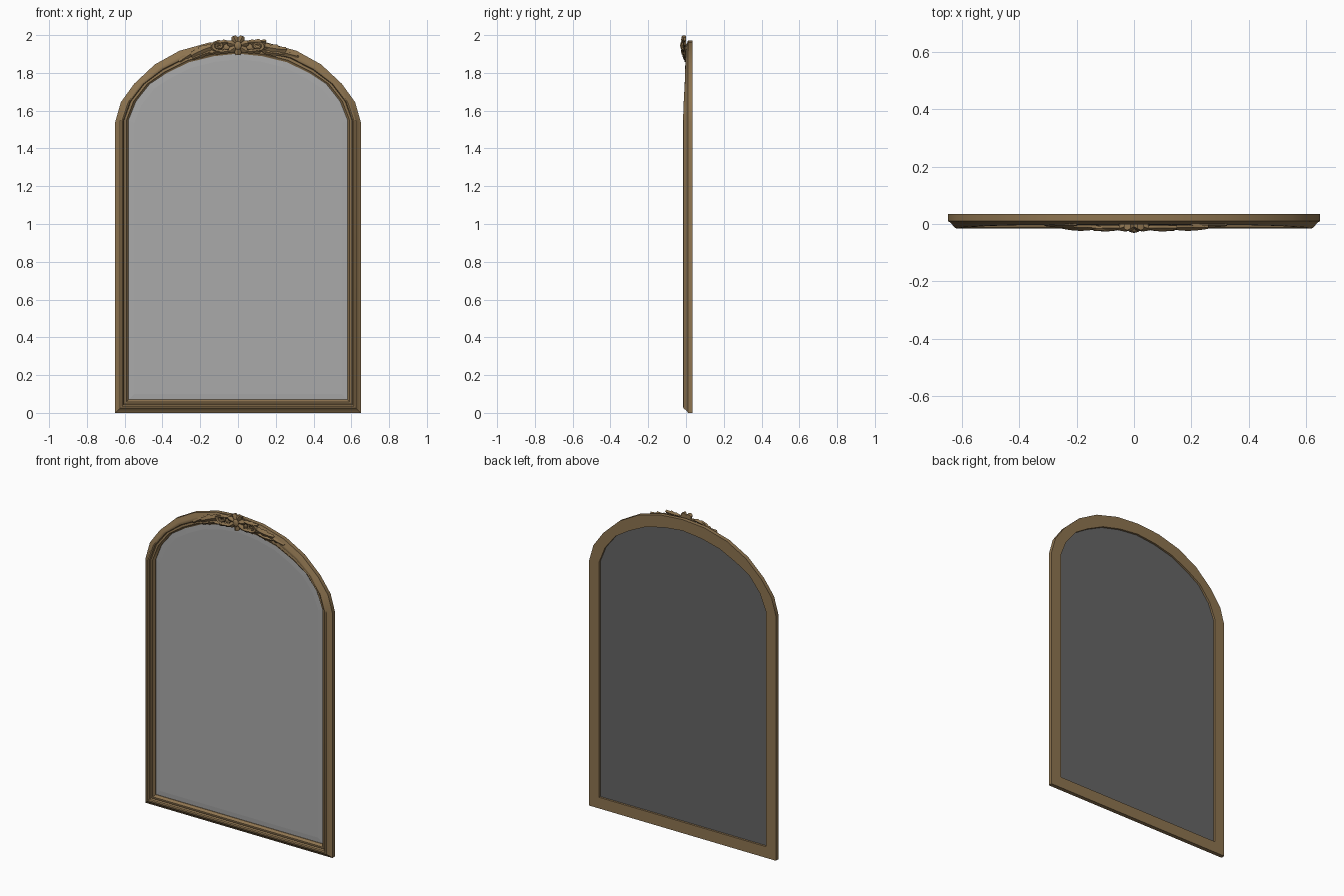
import bpy, bmesh, math
from mathutils import Vector

if "Cube" in bpy.data.objects:
    bpy.data.objects.remove(bpy.data.objects["Cube"])


def material(name, rgb):
    m = bpy.data.materials.new(name)
    m.diffuse_color = (*rgb, 1)
    m.use_nodes = True
    m.node_tree.nodes["Principled BSDF"].inputs["Base Color"].default_value = m.diffuse_color
    return m


GOLD = material("antique gold", (0.27, 0.175, 0.08))
GLASS = material("mirror grey", (0.40, 0.40, 0.40))
BACK = material("dark backing", (0.13, 0.13, 0.13))


def make(name, verts, faces, mat, angle=35):
    me = bpy.data.meshes.new(name)
    me.from_pydata([tuple(v) for v in verts], [], faces)
    bm = bmesh.new()
    bm.from_mesh(me)
    bmesh.ops.recalc_face_normals(bm, faces=bm.faces)
    bm.to_mesh(me)
    bm.free()
    ob = bpy.data.objects.new(name, me)
    bpy.context.collection.objects.link(ob)
    me.materials.append(mat)
    bpy.ops.object.select_all(action='DESELECT')
    ob.select_set(True)
    bpy.context.view_layer.objects.active = ob
    bpy.ops.object.shade_smooth_by_angle(angle=math.radians(angle))
    return ob


# Half outline: outer x, z, inner x, z, front relief scale
half = [(0.155, 1.960, 0.13, 1.888, 0.5), (0.31, 1.917, 0.26, 1.856, 0.5),
        (0.44, 1.845, 0.375, 1.800, 0.55), (0.55, 1.742, 0.467, 1.742, 0.65),
        (0.62, 1.645, 0.54, 1.650, 0.85), (0.65, 1.540, 0.58, 1.550, 1.0),
        (0.65, 0.0, 0.58, 0.07, 1.0)]
loop = [(0, 1.972, 0, 1.902, 0.5)] + half + [(-a, b, -c, d, s) for a, b, c, d, s in reversed(half)]
N = len(loop)

# Moulding section: share of width, depth
section = [(0, 0.035), (0, 0.010), (0.12, 0.006), (0.36, -0.014), (0.5, -0.016), (0.6, -0.012),
           (0.66, -0.001), (0.74, -0.004), (0.84, -0.004), (0.9, 0.004), (1, 0.010), (1, 0.035)]
S = len(section)
verts = []
for ox, oz, ix, iz, s in loop:
    for t, y in section:
        d = 0.010 + (y - 0.010) * s if y < 0.010 else y
        verts.append((ox + (ix - ox) * t, d, oz + (iz - oz) * t))
faces = [(i * S + j, i * S + (j + 1) % S, (i + 1) % N * S + (j + 1) % S, (i + 1) % N * S + j)
         for i in range(N) for j in range(S)]
make("arched_frame", verts, faces, GOLD)


# Mirror pane with a shallow bevelled border, and its backing
def ring(inset, y):
    return [(ix * (1 - inset / 0.58), y, 0.99 + (iz - 0.99) * (1 - inset / 0.92))
            for _, _, ix, iz, _ in loop]


pv = ring(-0.002, 0.014) + ring(0.03, 0.012)
make("mirror_pane", pv, [tuple(range(N, 2 * N))] +
     [(i, (i + 1) % N, N + (i + 1) % N, N + i) for i in range(N)], GLASS, 1)
make("mirror_backing", ring(-0.002, 0.022), [tuple(range(N))], BACK, 1)


# Carved crest
def leaf(name, x, z, ang, length, width, y, lift=0.012, lobes=3):
    """Serrated acanthus leaf with a raised midrib and a curled tip."""
    a = math.radians(ang)
    along, across = Vector((math.cos(a), 0, math.sin(a))), Vector((-math.sin(a), 0, math.cos(a)))
    vs, n = [], lobes * 2 + 1
    for i in range(n):
        t = i / (n - 1)
        w = width * (0.25 + math.sin(math.pi * (0.12 + 0.84 * t)) * 0.8) * (1 if i % 2 else 0.6)
        w = 0.001 if i == n - 1 else w
        c = Vector((x, y, z)) + along * length * t + across * 0.12 * length * t * t
        front = Vector((0, -lift * (0.4 + 0.6 * math.sin(math.pi * t)), 0))
        sweep = along * (0.1 * length if i % 2 else 0)
        vs += [c + across * w / 2 + sweep, c + across * w / 4 + front * 0.5, c + front,
               c - across * w / 4 + front * 0.5, c - across * w / 2 + sweep, c + Vector((0, 0.008, 0))]
    fs = [(i * 6 + j, i * 6 + (j + 1) % 6, (i + 1) * 6 + (j + 1) % 6, (i + 1) * 6 + j)
          for i in range(n - 1) for j in range(6)]
    fs += [tuple(range(6)), tuple(range((n - 1) * 6, n * 6))]
    return make(name, vs, fs, GOLD, 30)


def scroll(name, x, z, side, r):
    """Tapered spiral volute."""
    vs, fs, n = [], [], 22
    for i in range(n):
        t = i / (n - 1)
        a = math.radians(-100 + 520 * t)
        rad, w = r * (1 - 0.72 * t), 0.009 * (1 - 0.4 * t)
        for k in range(5):
            b = k * math.tau / 5
            q = rad + w * math.cos(b)
            vs.append((x + side * q * 1.35 * math.cos(a), -0.016 + w * math.sin(b), z + q * math.sin(a)))
    for i in range(n - 1):
        for k in range(5):
            fs.append((i * 5 + k, i * 5 + (k + 1) % 5, i * 5 + 5 + (k + 1) % 5, i * 5 + 5 + k))
    fs += [tuple(range(5)), tuple(range((n - 1) * 5, n * 5))]
    make(name, vs, fs, GOLD, 50)


for tag, s in (("right", 1), ("left", -1)):
    def side_leaf(part, x, z, ang, *rest):
        leaf(f"{part}_{tag}", s * x, z, ang if s > 0 else 180 - ang, *rest)
    scroll(f"scroll_{tag}", s * 0.105, 1.943, s, 0.026)
    side_leaf("upper_leaf", 0.05, 1.965, -5, 0.10, 0.035, -0.014)
    side_leaf("lower_leaf", 0.04, 1.912, 2, 0.12, 0.032, -0.014)
    side_leaf("outer_leaf", 0.12, 1.945, -16, 0.14, 0.05, -0.012)
    side_leaf("trailing_leaf", 0.13, 1.915, -14, 0.12, 0.035, -0.008)
    side_leaf("tip_leaf", 0.20, 1.925, -24, 0.13, 0.028, -0.004, 0.008)

# Central shell: scalloped fan around a raised boss
M = 28
cx, cz = 0, 1.947
vs = []
for k in range(M):
    a = math.tau * k / M
    r = 0.053 if k % 4 in (1, 2, 3) else 0.041
    lobe = -0.022 if k % 4 == 2 else -0.016 if k % 2 else -0.010
    for f, y in ((0.95, 0.0), (1, lobe), (0.6, lobe - 0.004), (0.3, -0.022)):
        vs.append((cx + 1.08 * r * f * math.sin(a), y, cz + r * f * math.cos(a)))
fs = [(k * 4 + j, k * 4 + j + 1, (k + 1) % M * 4 + j + 1, (k + 1) % M * 4 + j)
      for k in range(M) for j in range(3)]
fs += [tuple(k * 4 + 3 for k in range(M)), tuple(k * 4 for k in range(M))]
make("crest_shell", vs, fs, GOLD, 30)

bpy.ops.mesh.primitive_uv_sphere_add(segments=14, ring_count=8, radius=1, location=(0, -0.021, 1.945))
boss = bpy.context.object
boss.name = "crest_boss"
boss.scale = (0.019, 0.010, 0.023)
boss.data.materials.append(GOLD)
bpy.ops.object.shade_smooth_by_angle()
